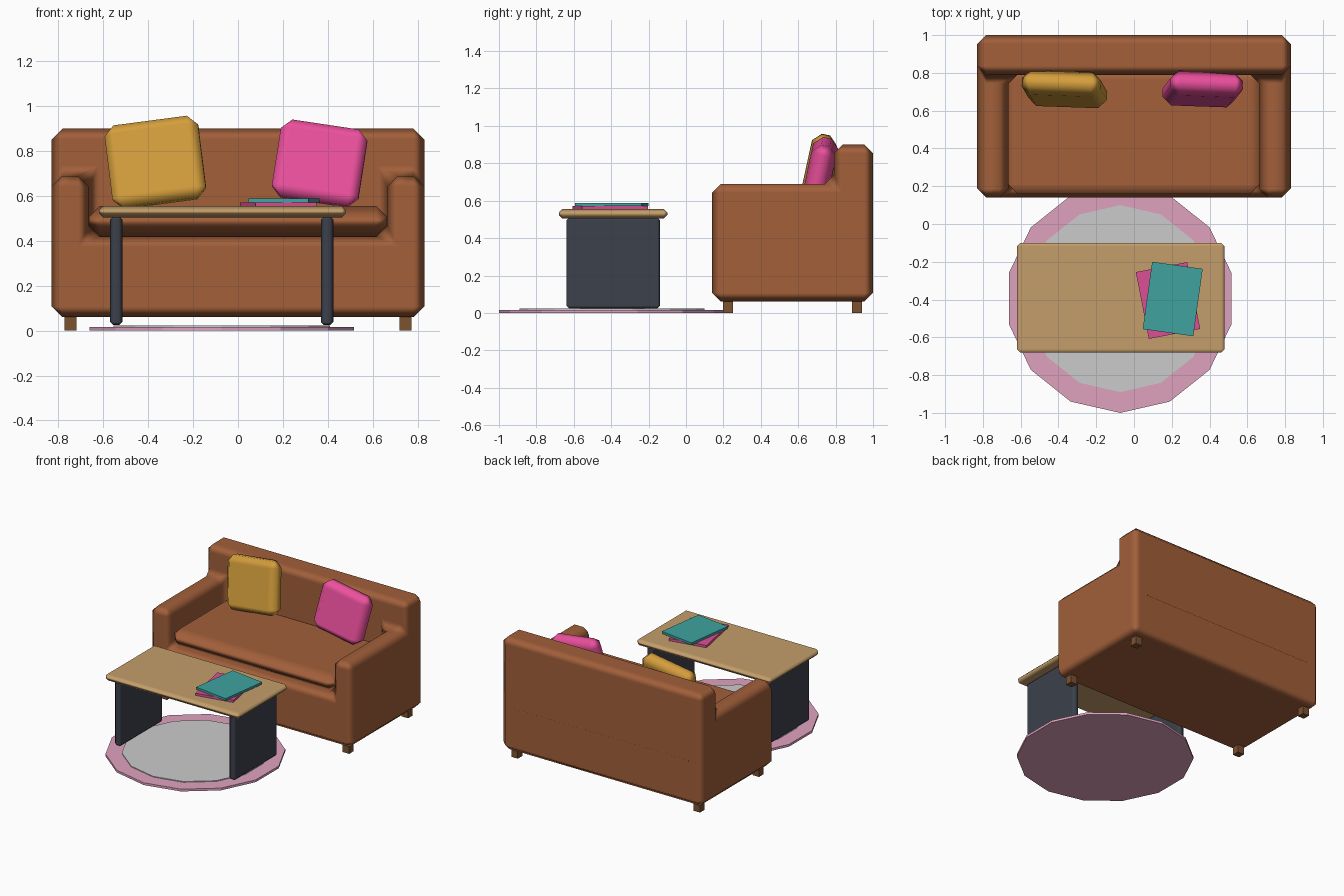
import bpy, bmesh
from math import radians, pi
from mathutils import Matrix

if "Cube" in bpy.data.objects:
    bpy.data.objects.remove(bpy.data.objects["Cube"])


def material(name, rgb):
    m = bpy.data.materials.new(name)
    m.diffuse_color = (*rgb, 1)
    m.use_nodes = True
    m.node_tree.nodes["Principled BSDF"].inputs["Base Color"].default_value = m.diffuse_color
    return m


LEATHER = material("leather", (.36, .115, .042))
FOOT = material("foot_wood", (.20, .085, .03))
WOOD = material("table_wood", (.55, .34, .145))
DARK = material("dark_panel", (.045, .052, .07))
ROSE = material("rug_rose", (.74, .36, .52))
GOLD = material("gold", (.66, .34, .045))
PINK = material("pink", (.84, .08, .34))
MAGENTA = material("magenta", (.72, .08, .30))
TEAL = material("teal", (.05, .37, .35))


def add(name, bm, mat=None, bevel=0):
    bmesh.ops.recalc_face_normals(bm, faces=bm.faces)
    me = bpy.data.meshes.new(name)
    bm.to_mesh(me)
    bm.free()
    ob = bpy.data.objects.new(name, me)
    bpy.context.collection.objects.link(ob)
    if mat:
        me.materials.append(mat)
    if bevel:
        me.shade_smooth()
        b = ob.modifiers.new("bevel", 'BEVEL')
        b.width, b.segments, b.limit_method = bevel, 1, 'ANGLE'
    return ob


def weighted(ob):
    w = ob.modifiers.new("normals", 'WEIGHTED_NORMAL')
    w.weight = 100


def box(name, lo, hi, mat=None, bevel=0, rot=(0, 0, 0)):
    """Box between two corners, turned about its own centre."""
    bm = bmesh.new()
    bmesh.ops.create_cube(bm, size=1)
    bmesh.ops.scale(bm, verts=bm.verts, vec=[b - a for a, b in zip(lo, hi)])
    ob = add(name, bm, mat, bevel)
    ob.location = [(a + b) / 2 for a, b in zip(lo, hi)]
    ob.rotation_euler = [radians(r) for r in rot]
    if bevel:
        weighted(ob)
    return ob


def centred(name, c, size, *args):
    return box(name, [a - s / 2 for a, s in zip(c, size)],
               [a + s / 2 for a, s in zip(c, size)], *args)


# sofa body: one solid made of base, arms and back cells
xs, ys, zs = (-.83, -.665, .665, .83), (.14, .79, 1.0), (.06, .42, .69, .90)


def solid(i, j, k):
    if not (0 <= i < 3 and 0 <= j < 2 and 0 <= k < 3):
        return False
    return k == 0 or j == 1 or (k == 1 and i != 1)


bm = bmesh.new()
for i in range(3):
    for j in range(2):
        for k in range(3):
            if not solid(i, j, k):
                continue
            for axis in range(3):
                for side in (0, 1):
                    n = [i, j, k]
                    n[axis] += 2 * side - 1
                    if solid(*n):
                        continue
                    quad = []
                    for u, v in ((0, 0), (1, 0), (1, 1), (0, 1)):
                        d = [0, 0, 0]
                        d[axis], d[(axis + 1) % 3], d[(axis + 2) % 3] = side, u, v
                        quad.append(bm.verts.new((xs[i + d[0]], ys[j + d[1]], zs[k + d[2]])))
                    bm.faces.new(quad)
bmesh.ops.remove_doubles(bm, verts=bm.verts, dist=.001)
bmesh.ops.recalc_face_normals(bm, faces=bm.faces)
bmesh.ops.dissolve_limit(bm, angle_limit=.01, verts=bm.verts, edges=bm.edges)
body = add("sofa_body", bm, LEATHER, .047)

# shallow seam across the sofa back
seam = box("seam_cutter", (-.72, .992, .376), (.72, 1.008, .392), None, 0, (45, 0, 0))
seam.hide_render = True
cut = body.modifiers.new("seam", 'BOOLEAN')
cut.operation, cut.object, cut.solver = 'DIFFERENCE', seam, 'EXACT'
weighted(body)
seam.hide_set(True)

# seat cushion and feet
box("seat_cushion", (-.667, .16, .42), (.667, .81, .555), LEATHER, .05)
for sx in (-1, 1):
    for y, row in ((.224, "front"), (.915, "back")):
        centred(f"{row}_foot", (sx * .747, y, .035), (.053, .053, .07), FOOT)

# throw pillows leaning on the back
centred("gold_pillow", (-.368, .715, .75), (.42, .135, .375), GOLD, .045, (-12, -7.5, -2))
centred("pink_pillow", (.364, .715, .745), (.39, .135, .35), PINK, .045, (-12, 8.5, -2))

# coffee table
box("table_top", (-.62, -.68, .505), (.48, -.10, .555), WOOD, .018)
for x in (-.5425, .3975):
    centred("table_side_panel", (x, -.39, .267), (.055, .50, .485), DARK, .014)

# books on the table
centred("lower_book", (.18, -.405, .5635), (.277, .36, .017), MAGENTA, 0, (0, 0, 11))
centred("upper_book", (.205, -.397, .5805), (.27, .36, .017), TEAL, 0, (0, 0, -8))


# round rug with an inset centre
def disc(name, r, z0, z1, mat=None):
    bm = bmesh.new()
    bmesh.ops.create_cone(bm, cap_ends=True, segments=14, radius1=r, radius2=r,
                          depth=z1 - z0, matrix=Matrix.Translation((-.073, -.395, (z0 + z1) / 2)))
    return add(name, bm, mat)


disc("rug", .605, 0, .017, ROSE)
disc("rug_centre", .495, .01, .023)
